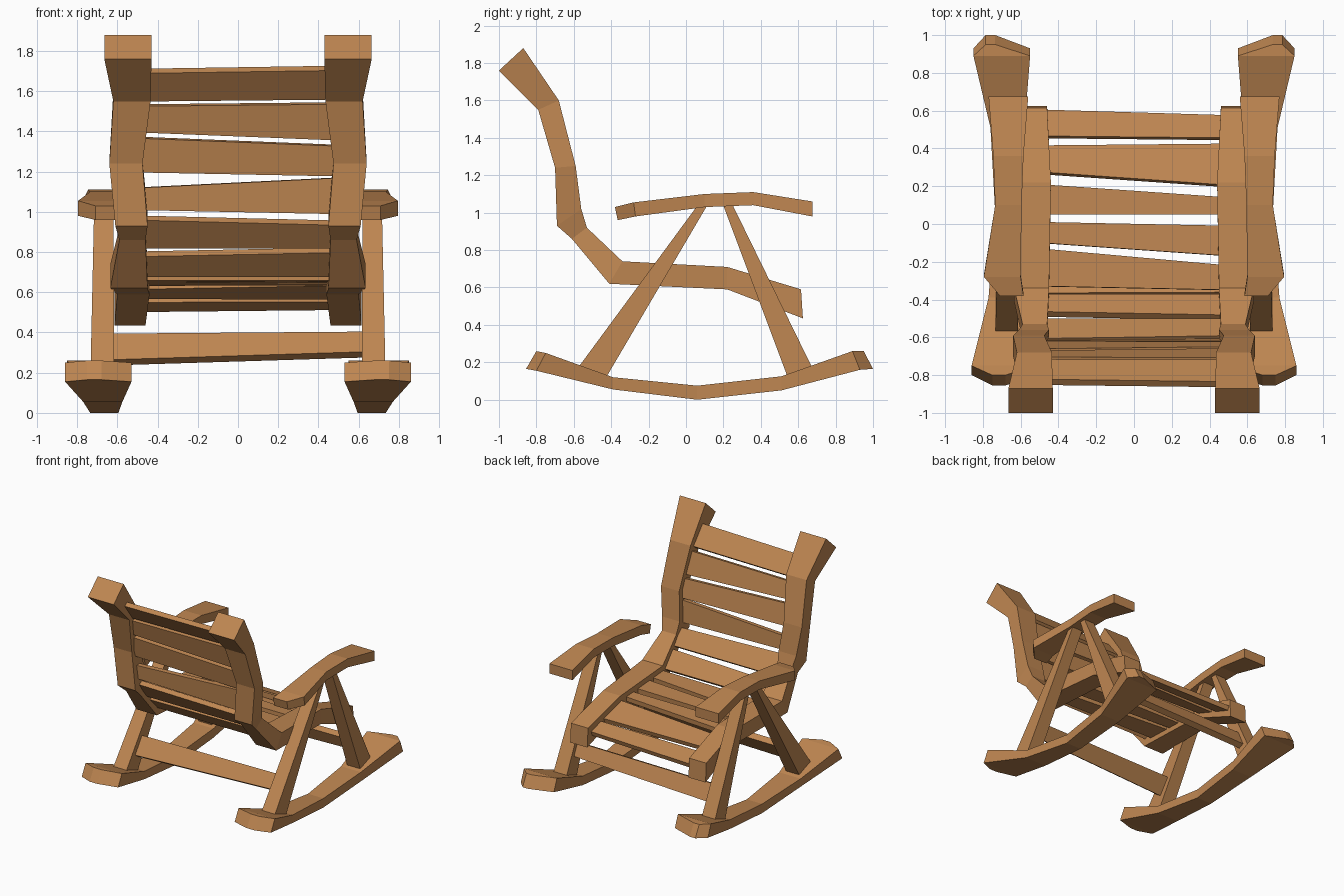
import bpy, bmesh
from mathutils import Vector

if "Cube" in bpy.data.objects:
    bpy.data.objects.remove(bpy.data.objects["Cube"])

wood = bpy.data.materials.new("warm wood")
wood.diffuse_color = (0.52, 0.24, 0.083, 1)
wood.use_nodes = True
wood.node_tree.nodes["Principled BSDF"].inputs["Base Color"].default_value = wood.diffuse_color


def loft(name, rings, mirror=False):
    """Skin a row of four-cornered sections into a closed, flat-faced beam."""
    bm = bmesh.new()
    vs = [[bm.verts.new(p) for p in r] for r in rings]
    for a, b in zip(vs, vs[1:]):
        for i in range(4):
            j = (i + 1) % 4
            bm.faces.new((a[i], a[j], b[j], b[i]))
    bm.faces.new(vs[0][::-1])
    bm.faces.new(vs[-1])
    bmesh.ops.recalc_face_normals(bm, faces=bm.faces)
    me = bpy.data.meshes.new(name)
    bm.to_mesh(me)
    bm.free()
    me.materials.append(wood)
    ob = bpy.data.objects.new(name, me)
    bpy.context.collection.objects.link(ob)
    if mirror:
        ob.modifiers.new("mirror", 'MIRROR').use_mirror_merge = False
    return ob


def side_beam(name, stations):
    """Station: upper (y, z), lower (y, z), inner x, outer x; mirrored to both sides."""
    loft(name, [[(xi, *u), (xo, *u), (xo, *l), (xi, *l)]
                for u, l, xi, xo in stations], True)


def board(name, left, right, half_len, thick):
    """Cross board; each end is a pair of (y, z) edge points."""
    rings = []
    for x, (a, b) in ((-half_len, left), (half_len, right)):
        a, b = Vector((x, *a)), Vector((x, *b))
        n = (b - a).cross(Vector((1, 0, 0))).normalized() * thick / 2
        rings.append([a + n, b + n, b - n, a - n])
    loft(name, rings)


# Rockers, flared at both ends
side_beam("rocker", [
    ((-.80, .26), (-.855, .165), .68, .75),
    ((-.75, .25), (-.80, .155), .53, .86),
    ((-.39, .12), (-.39, .055), .575, .77),
    ((.06, .075), (.06, 0), .595, .735),
    ((.51, .125), (.51, .05), .58, .76),
    ((.89, .26), (.93, .16), .55, .85),
    ((.95, .26), (1.0, .165), .735, .785)])

# Bent rails carrying back and seat
rail = [
    ((-.87, 1.88), (-1.0, 1.76), .43, .665),
    ((-.68, 1.60), (-.79, 1.55), .435, .62),
    ((-.59, 1.25), (-.70, 1.24), .475, .64),
    ((-.56, 1.02), (-.69, .93), .45, .61),
    ((-.53, .92), (-.61, .86), .46, .59),
    ((-.34, .74), (-.41, .62), .45, .635),
    ((.22, .71), (.22, .59), .44, .60),
    ((.615, .59), (.625, .435), .46, .615)]
side_beam("seat_and_back_rail", rail)

# Armrests
side_beam("armrest", [
    ((-.38, 1.03), (-.365, .96), .585, .71),
    ((-.28, 1.055), (-.27, .98), .60, .795),
    ((.10, 1.10), (.10, 1.03), .595, .735),
    ((.36, 1.11), (.36, 1.04), .585, .745),
    ((.675, 1.06), (.675, .98), .56, .77)])

# Slanted legs, from rocker to armrest
for name, top, bottom in (
        ("front_leg", ((.195, 1.05), (.245, 1.05)), ((.555, .09), (.69, .14))),
        ("back_leg", ((.07, 1.05), (.12, 1.05)), ((-.60, .14), (-.45, .08)))):
    side_beam(name, [(*top, .62, .715), (*bottom, .615, .735)])

# Slats follow the middle line of the rails
mid = [((u[0] + l[0]) / 2, (u[1] + l[1]) / 2) for u, l, *_ in rail]


def on_rail(axis, v):
    pts = mid[:6] if axis else mid[5:]
    for a, b in zip(pts, pts[1:]):
        t = (v - a[axis]) / (b[axis] - a[axis])
        if t <= 1:
            break
    return tuple(p + (q - p) * t for p, q in zip(a, b))


seat = [(.60, .46, .57, .45), (.41, .27, .42, .20), (.21, .05, .14, .05),
        (.01, -.10, -.01, -.17), (-.13, -.33, -.22, -.35)]
back = [(1.70, 1.56, 1.715, 1.57), (1.53, 1.40, 1.54, 1.36), (1.37, 1.20, 1.33, 1.18),
        (1.12, 1.01, 1.17, .99), (.97, .83, .945, .83), (.79, .69, .81, .69)]
for label, axis, rows in (("seat_slat", 0, seat), ("back_slat", 1, back)):
    for row in rows:
        p = [on_rail(axis, v) for v in row]
        board(label, p[:2], p[2:], .50, .038)

# Stretchers between the legs
board("back_stretcher", ((-.435, .25), (-.345, .38)), ((-.41, .29), (-.34, .39)), .64, .05)
board("front_stretcher", ((.567, .25), (.508, .38)), ((.55, .29), (.505, .39)), .64, .05)
